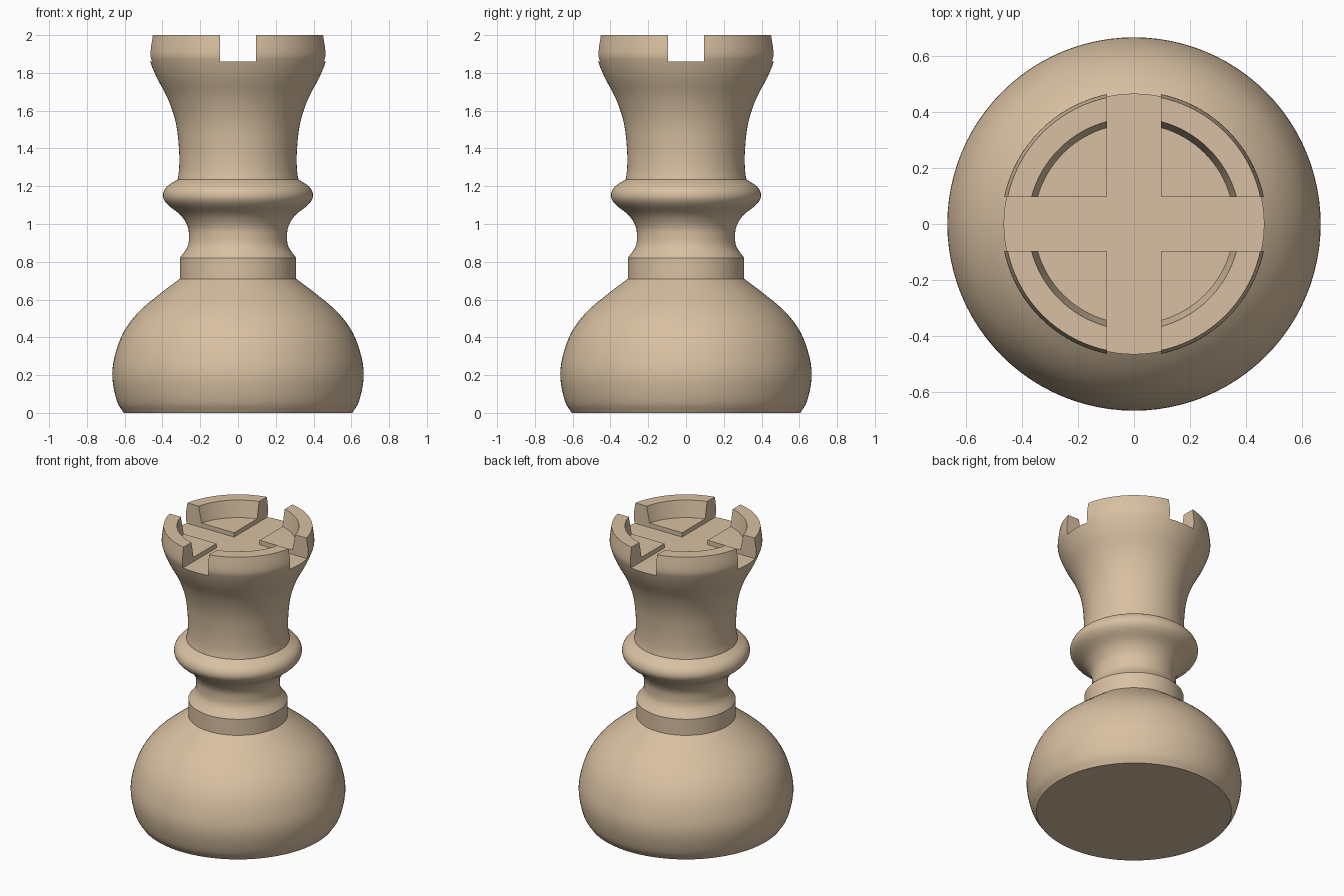
import bpy, bmesh, math
from mathutils import Vector

if "Cube" in bpy.data.objects:
    bpy.data.objects.remove(bpy.data.objects["Cube"])

SEGMENTS = 96
SLOT_W, SLOT_Z = 0.193, 1.86


def smooth_curve(pts, steps=4):
    """Catmull-Rom curve through the given (radius, height) points."""
    p = [Vector(q) for q in pts]
    p = [2 * p[0] - p[1]] + p + [2 * p[-1] - p[-2]]
    out = []
    for a, b, c, d in zip(p, p[1:], p[2:], p[3:]):
        for i in range(steps):
            t = i / steps
            out.append(0.5 * (2 * b + (c - a) * t + (2 * a - 5 * b + 4 * c - d) * t * t
                              + (3 * b - a - 3 * c + d) * t ** 3))
    return out + [p[-2]]


def lathe(name, profile):
    """Closed solid of revolution; the profile starts and ends on the axis."""
    bm = bmesh.new()
    bottom = bm.verts.new((0, 0, profile[0][1]))
    top = bm.verts.new((0, 0, profile[-1][1]))
    rings = []
    for r, z in profile[1:-1]:
        rings.append([bm.verts.new((r * math.cos(a), r * math.sin(a), z))
                      for a in (2 * math.pi * i / SEGMENTS for i in range(SEGMENTS))])
    for i in range(SEGMENTS):
        j = (i + 1) % SEGMENTS
        bm.faces.new((bottom, rings[0][j], rings[0][i]))
        bm.faces.new((top, rings[-1][i], rings[-1][j]))
        for lo, hi in zip(rings, rings[1:]):
            bm.faces.new((lo[i], lo[j], hi[j], hi[i]))
    bmesh.ops.recalc_face_normals(bm, faces=bm.faces)
    mesh = bpy.data.meshes.new(name)
    bm.to_mesh(mesh)
    bm.free()
    obj = bpy.data.objects.new(name, mesh)
    bpy.context.collection.objects.link(obj)
    return obj


# Turned profile, one smooth stretch between each pair of sharp rims
base = [(0.605, 0), (0.64, 0.06), (0.665, 0.18), (0.655, 0.29),
        (0.61, 0.42), (0.53, 0.53), (0.42, 0.625), (0.308, 0.71)]
neck_and_ring = [(0.308, 0.82), (0.267, 0.88), (0.26, 0.94), (0.268, 0.99), (0.305, 1.048),
                 (0.375, 1.105), (0.397, 1.15), (0.378, 1.197), (0.32, 1.235)]
tower = [(0.32, 1.235), (0.312, 1.29), (0.312, 1.39), (0.328, 1.53), (0.37, 1.66),
         (0.43, 1.775), (0.465, 1.86), (0.473, 1.91), (0.461, 2.0)]
crown_floor = [(0.378, 2.0), (0.357, 1.89), (0, 1.89)]
profile = ([(0, 0)] + smooth_curve(base) + smooth_curve(neck_and_ring)
           + smooth_curve(tower)[1:] + crown_floor)
rook = lathe("turned_tower", profile)

# Crossed slots through the crown
cutters = []
for name, size in (("slot_cutter_x", (2, SLOT_W, 0.5)), ("slot_cutter_y", (SLOT_W, 2, 0.5))):
    bpy.ops.mesh.primitive_cube_add(size=1, location=(0, 0, SLOT_Z + 0.25))
    cutter = bpy.context.object
    cutter.name, cutter.scale, cutter.hide_render = name, size, True
    mod = rook.modifiers.new(name, 'BOOLEAN')
    mod.operation, mod.solver, mod.object = 'DIFFERENCE', 'EXACT', cutter
    cutters.append(cutter)

bpy.ops.object.select_all(action='DESELECT')
rook.select_set(True)
bpy.context.view_layer.objects.active = rook
for cutter in cutters:
    bpy.ops.object.modifier_apply(modifier=cutter.name)
    bpy.data.objects.remove(cutter)
bpy.ops.object.shade_smooth_by_angle(angle=math.radians(24))

# Pale wood colour
wood = bpy.data.materials.new("pale_wood")
wood.diffuse_color = (0.69, 0.53, 0.36, 1)
wood.use_nodes = True
wood.node_tree.nodes["Principled BSDF"].inputs["Base Color"].default_value = wood.diffuse_color
rook.data.materials.clear()
rook.data.materials.append(wood)
